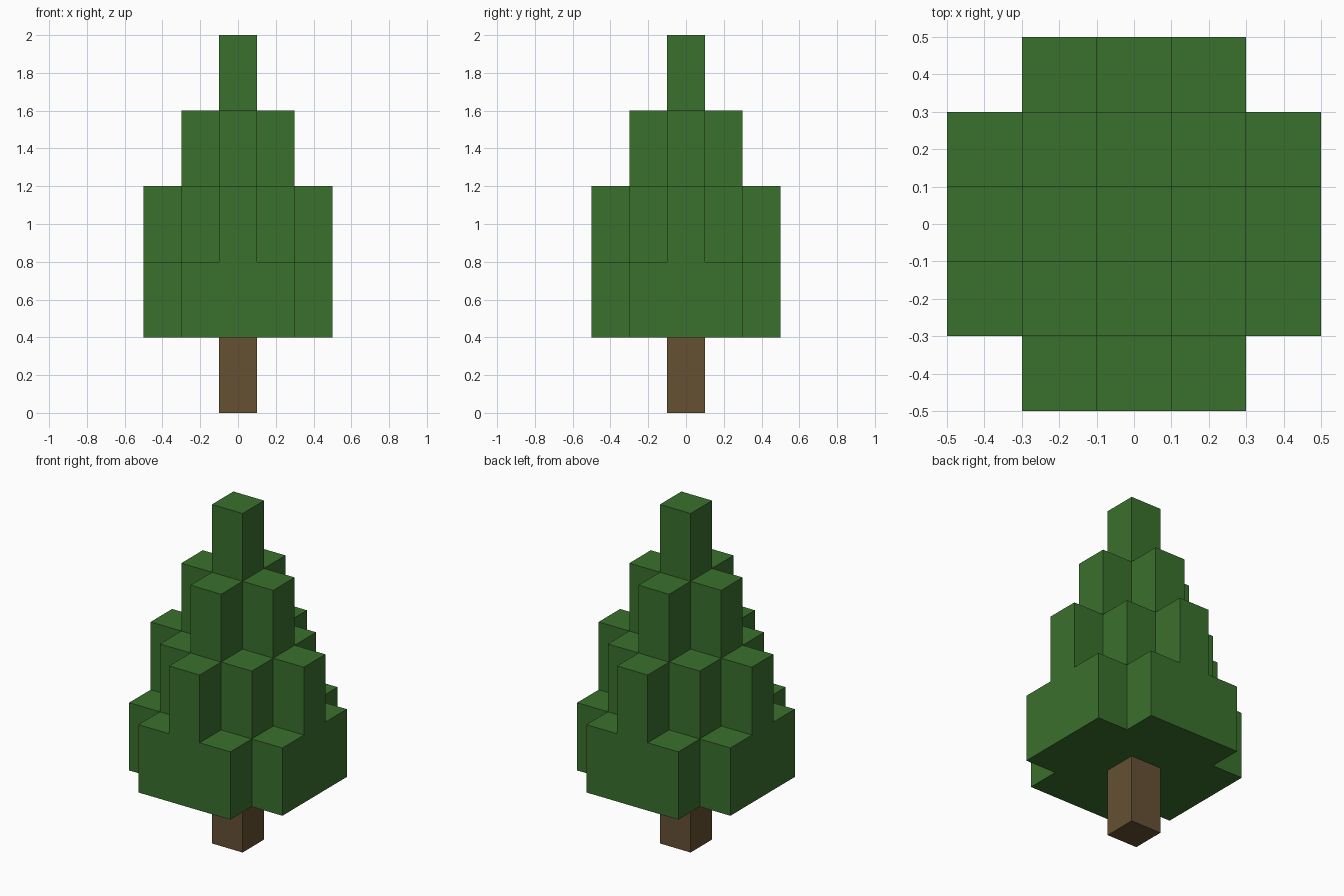
import bpy, bmesh
from mathutils import Vector

cube = bpy.data.objects.get("Cube")
if cube:
    bpy.data.objects.remove(cube, do_unlink=True)

CELL = Vector((0.2, 0.2, 0.4))  # size of one block


def material(name, rgb):
    mat = bpy.data.materials.new(name)
    mat.use_nodes = True
    colour = (*rgb, 1.0)
    mat.diffuse_color = colour
    mat.node_tree.nodes["Principled BSDF"].inputs["Base Color"].default_value = colour
    return mat


def block_object(name, cells, mat):
    """Skin a set of grid blocks, keeping only the exposed faces."""
    bm = bmesh.new()
    for cell in sorted(cells):
        centre = Vector((cell[0], cell[1], cell[2] + 0.5))
        for axis in range(3):
            for sign in (-1, 1):
                step = [0, 0, 0]
                step[axis] = sign
                if tuple(c + s for c, s in zip(cell, step)) in cells:
                    continue
                n = Vector(step)
                u = Vector([float(i == (axis + 1) % 3) for i in range(3)])
                v = n.cross(u)
                corners = (-u - v, u - v, u + v, v - u)
                bm.faces.new([bm.verts.new((centre + (n + c) / 2) * CELL)
                              for c in corners])
    bmesh.ops.remove_doubles(bm, verts=bm.verts, dist=0.001)
    mesh = bpy.data.meshes.new(name)
    bm.to_mesh(mesh)
    bm.free()
    mesh.materials.append(mat)
    obj = bpy.data.objects.new(name, mesh)
    bpy.context.scene.collection.objects.link(obj)
    return obj


# Trunk: a single block on the ground
block_object("trunk", {(0, 0, 0)}, material("bark brown", (0.133, 0.082, 0.033)))

# Foliage: stacked diamond layers that shrink by one block per step
foliage = {(x, y, layer)
           for layer in range(1, 5)
           for x in range(-2, 3)
           for y in range(-2, 3)
           if abs(x) + abs(y) <= 4 - layer}
block_object("foliage", foliage, material("leaf green", (0.042, 0.162, 0.026)))
